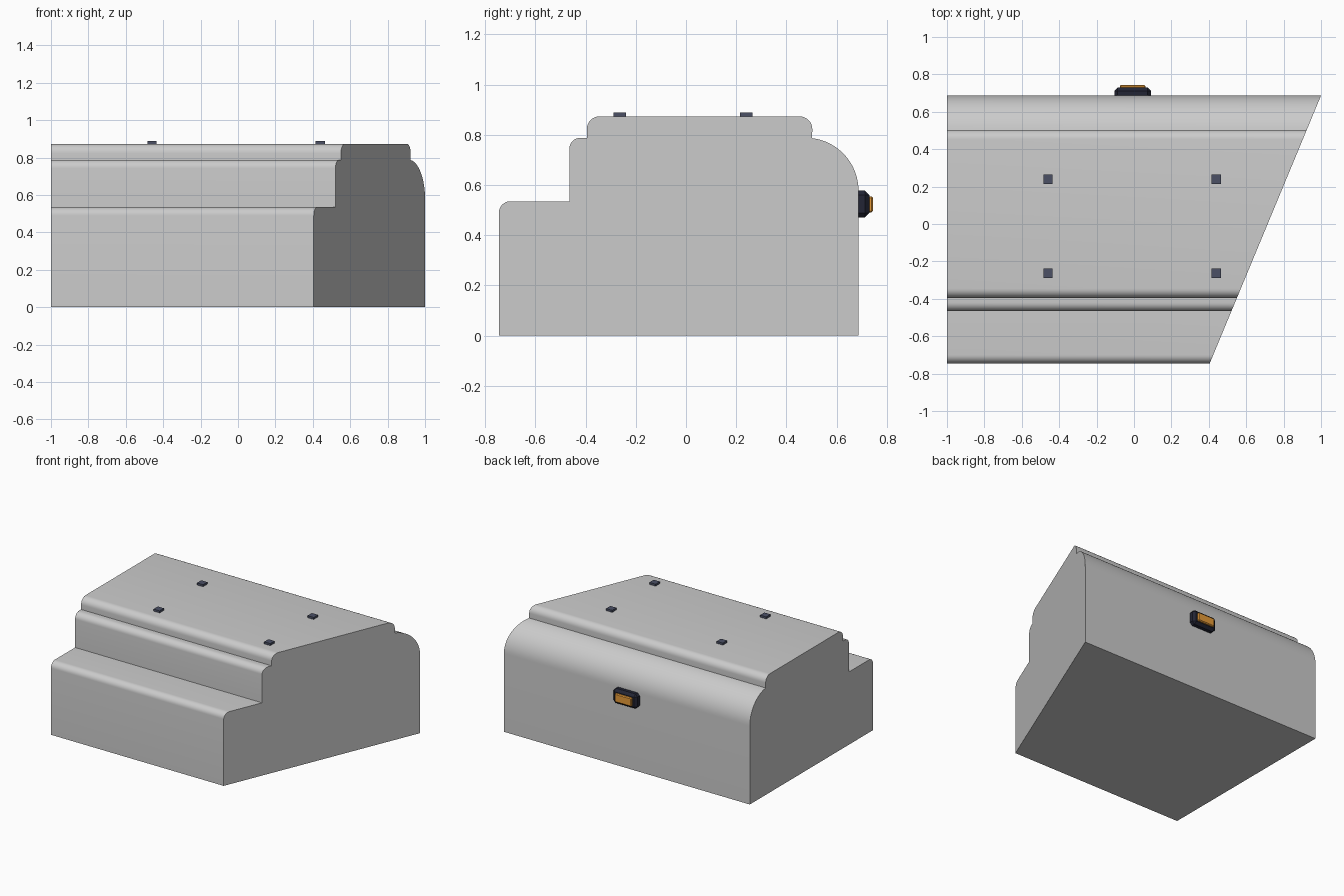
import bpy, bmesh, math

if "Cube" in bpy.data.objects:
    bpy.data.objects.remove(bpy.data.objects["Cube"])


def material(name, color):
    m = bpy.data.materials.new(name)
    m.diffuse_color = color
    m.use_nodes = True
    m.node_tree.nodes["Principled BSDF"].inputs["Base Color"].default_value = m.diffuse_color
    return m


def finish(name, bm, mat=None):
    bmesh.ops.recalc_face_normals(bm, faces=bm.faces[:])
    me = bpy.data.meshes.new(name)
    bm.to_mesh(me)
    bm.free()
    ob = bpy.data.objects.new(name, me)
    bpy.context.collection.objects.link(ob)
    if mat:
        me.materials.append(mat)
    return ob


def box(name, lo, hi, mat, bevel=0.0):
    bm = bmesh.new()
    bmesh.ops.create_cube(bm, size=1)
    for v in bm.verts:
        v.co = [(a + b) / 2 + c * (b - a) for a, b, c in zip(lo, hi, v.co)]
    ob = finish(name, bm, mat)
    if bevel:
        mod = ob.modifiers.new("chamfer", 'BEVEL')
        mod.width = bevel
        mod.segments = 1
    return ob


def arc(cy, cz, r, start, end, n):
    angles = [math.radians(start + (end - start) * i / n) for i in range(n + 1)]
    return [(cy + r * math.cos(a), cz + r * math.sin(a)) for a in angles]


navy = material("navy", (0.016, 0.018, 0.035, 1))
slate = material("slate", (0.07, 0.08, 0.13, 1))
orange = material("orange", (0.8, 0.33, 0.04, 1))

# Stepped side profile in (y, z), swept along x and cut off by a slanted right end
profile = [(-0.745, 0)]
profile += arc(-0.70, 0.49, 0.045, 180, 90, 8)
profile += [(-0.465, 0.535)]
profile += arc(-0.42, 0.743, 0.045, 180, 90, 8)
profile += [(-0.395, 0.788)]
profile += arc(-0.345, 0.823, 0.05, 180, 90, 8)
profile += arc(0.453, 0.823, 0.05, 90, 0, 8)
profile += arc(0.477, 0.578, 0.21, 83, 0, 16)
profile += [(0.687, 0)]


def slanted_x(y):
    return 0.405 + (y + 0.745) / 1.432 * 0.595


bm = bmesh.new()
left = [bm.verts.new((-1, y, z)) for y, z in profile]
right = [bm.verts.new((slanted_x(y), y, z)) for y, z in profile]
bm.faces.new(left)
bm.faces.new(right)
for i in range(len(profile)):
    j = (i + 1) % len(profile)
    bm.faces.new((left[i], left[j], right[j], right[i]))
body = finish("stepped_body", bm)
bpy.context.view_layer.objects.active = body
body.select_set(True)
bpy.ops.object.shade_smooth_by_angle(angle=math.radians(30))

# Four small studs on the roof
for x in (-0.46, 0.44):
    for y in (-0.264, 0.24):
        box("roof_stud", (x - 0.025, y - 0.025, 0.865), (x + 0.025, y + 0.025, 0.888), slate)

# Rear lamp: chamfered housing and raised lens
box("lamp_housing", (-0.105, 0.665, 0.47), (0.09, 0.73, 0.578), navy, 0.018)
box("lamp_lens", (-0.075, 0.71, 0.491), (0.061, 0.744, 0.555), orange, 0.006)
